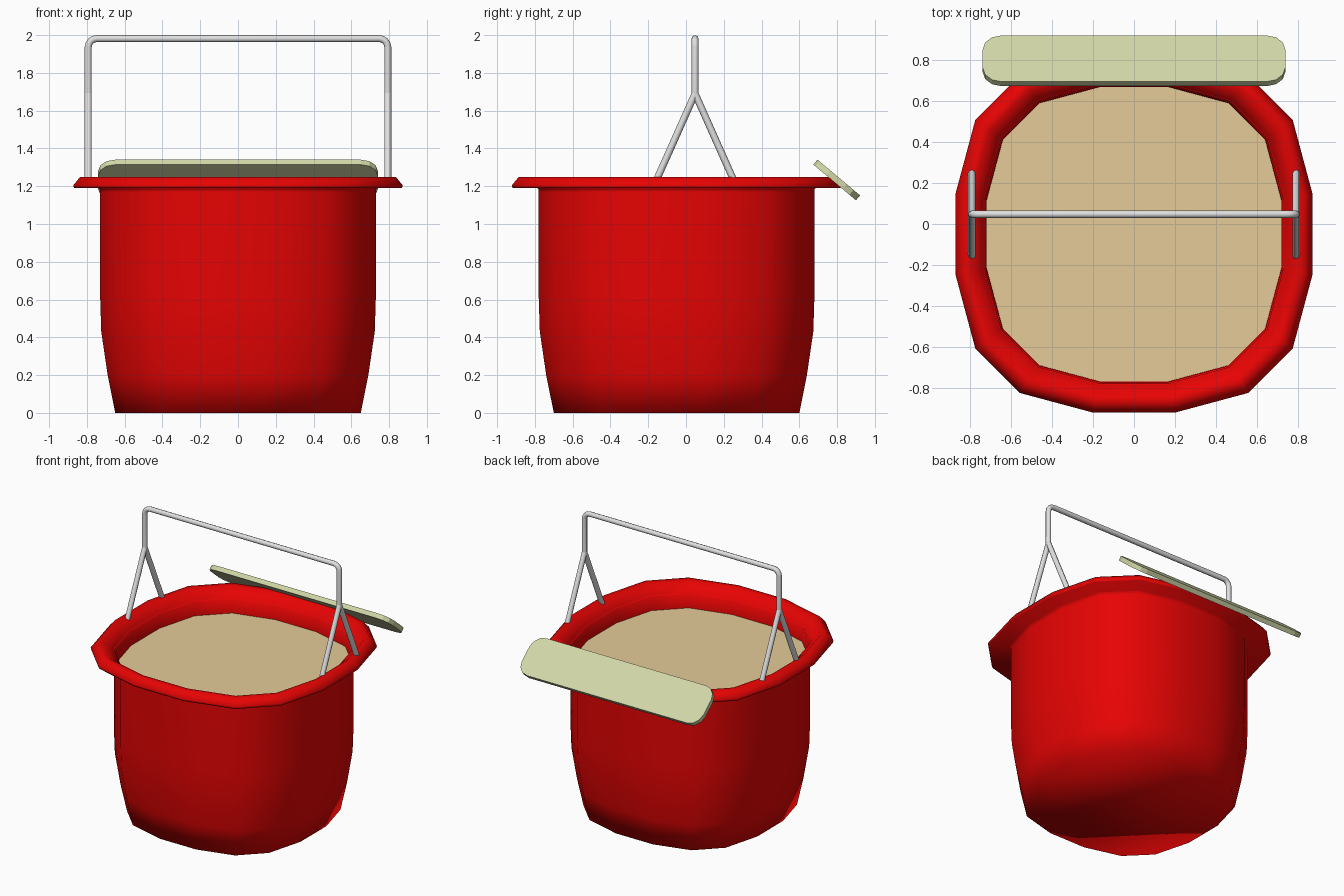
import bpy, bmesh, math
from mathutils import Matrix

cube = bpy.data.objects.get("Cube")
if cube:
    bpy.data.objects.remove(cube, do_unlink=True)


def material(name, rgb):
    m = bpy.data.materials.new(name)
    m.use_nodes = True
    m.diffuse_color = (*rgb, 1)
    b = m.node_tree.nodes["Principled BSDF"]
    b.inputs["Base Color"].default_value = (*rgb, 1)
    b.inputs["Roughness"].default_value = 0.6
    return m


RED = material("bucket red", (0.8, 0.001, 0.001))
SAND = material("sand", (0.78, 0.6, 0.32))
GREY = material("metal grey", (0.75, 0.75, 0.75))
PALE = material("pale green", (0.64, 0.68, 0.385))

CENTRE_Y = -0.05
LEVEL = 1.085


def outline(r):
    """Rounded-square ring of sixteen points with half width r."""
    quarter = [(1, -0.23), (1, 0.23), (0.89, 0.64), (0.64, 0.89)]
    pts = []
    for k in range(4):
        c, s = round(math.cos(k * math.pi / 2)), round(math.sin(k * math.pi / 2))
        pts += [(r * (x * c - y * s), r * (x * s + y * c) + CENTRE_Y) for x, y in quarter]
    return pts


def finish(bm, name, mat, smooth=False):
    mesh = bpy.data.meshes.new(name)
    for f in bm.faces:
        f.smooth = smooth
    bm.to_mesh(mesh)
    bm.free()
    mesh.materials.append(mat)
    ob = bpy.data.objects.new(name, mesh)
    bpy.context.collection.objects.link(ob)
    return ob


# Bucket: closed base, wall, flared rim and inner wall down to the contents
profile = [(0.65, 0), (0.69, 0.2), (0.724, 0.43), (0.73, 0.62), (0.73, 1.17),
           (0.73, 1.19), (0.868, 1.19), (0.872, 1.205), (0.835, 1.25),
           (0.795, 1.25), (0.722, 1.175), (0.72, LEVEL - 0.01)]
bm = bmesh.new()
rings = [[bm.verts.new((x, y, z)) for x, y in outline(r)] for r, z in profile]
count = len(rings[0])
for a, b in zip(rings, rings[1:]):
    for i in range(count):
        j = (i + 1) % count
        bm.faces.new((a[i], a[j], b[j], b[i]))
bm.faces.new(rings[0][::-1])
finish(bm, "bucket", RED, True)

# Sand filling
bm = bmesh.new()
bm.faces.new([bm.verts.new((x, y, LEVEL)) for x, y in outline(0.721)])
finish(bm, "sand_filling", SAND)


# Wire handle
def tube(name, points, radius=0.0185):
    cu = bpy.data.curves.new(name, "CURVE")
    cu.dimensions = "3D"
    cu.bevel_depth = radius
    cu.bevel_resolution = 2
    cu.use_fill_caps = True
    sp = cu.splines.new("POLY")
    sp.points.add(len(points) - 1)
    for p, co in zip(sp.points, points):
        p.co = (*co, 1)
    cu.materials.append(GREY)
    ob = bpy.data.objects.new(name, cu)
    bpy.context.collection.objects.link(ob)


HX, HY, HZ, FORK, BEND = 0.793, 0.048, 1.9815, 1.68, 0.045
arc = [(HX - BEND + BEND * math.cos(t), HY, HZ - BEND + BEND * math.sin(t))
       for t in (i * math.pi / 8 for i in range(5))]
half = [(HX, HY, FORK)] + arc
tube("handle_bar", half + [(-x, y, z) for x, y, z in reversed(half)])
for side, sx in (("left", 1), ("right", -1)):
    for end, sy in (("front", -1), ("back", 1)):
        tube(f"handle_leg_{side}_{end}", [(sx * HX, HY, FORK + 0.01),
                                          (sx * HX, HY + sy * 0.203, 1.235)])

# Tilted plate with rounded corners behind the rim
W, D, R, T = 0.74, 0.147, 0.09, 0.034
bm = bmesh.new()
pts = []
for k, (sx, sy) in enumerate([(1, 1), (-1, 1), (-1, -1), (1, -1)]):
    for i in range(4):
        a = k * math.pi / 2 + i * math.pi / 6
        pts.append((sx * (W - R) + R * math.cos(a), sy * (D - R) + R * math.sin(a)))
base = bm.faces.new([bm.verts.new((x, y, -T / 2)) for x, y in pts])
top = bmesh.ops.extrude_face_region(bm, geom=[base])["geom"]
bmesh.ops.translate(bm, vec=(0, 0, T), verts=[g for g in top if isinstance(g, bmesh.types.BMVert)])
bmesh.ops.recalc_face_normals(bm, faces=bm.faces)
plate = finish(bm, "back_plate", PALE)
plate.data.transform(Matrix.Translation((0, 0.798, 1.233)) @ Matrix.Rotation(math.radians(-40), 4, "X"))
